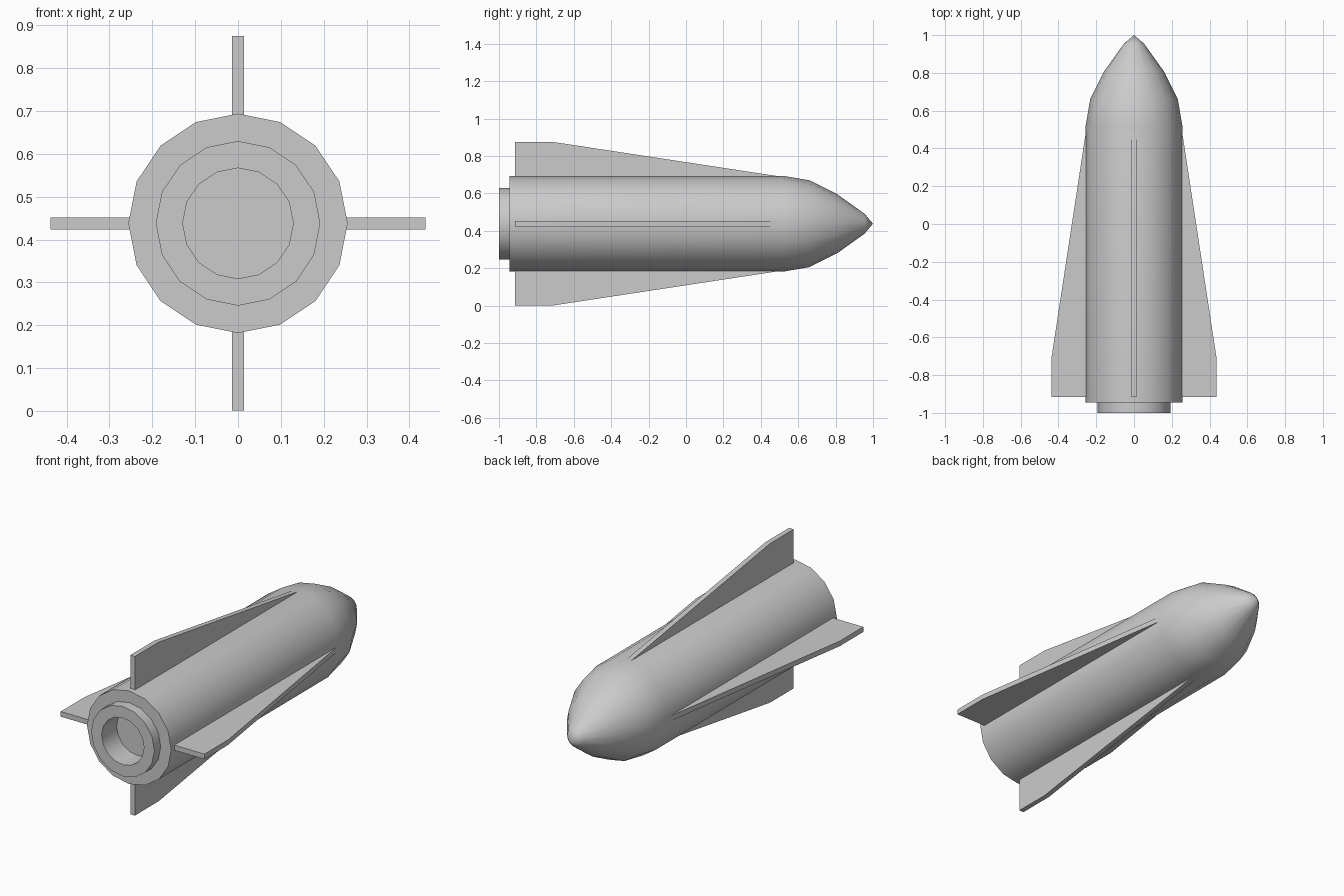
import bpy, bmesh, math
from mathutils import Matrix, Vector

cube = bpy.data.objects.get("Cube")
if cube:
    bpy.data.objects.remove(cube, do_unlink=True)

AXIS_Z = 0.438   # height of the long axis
SIDES = 16

grey = bpy.data.materials.new("plain grey")
grey.use_nodes = True
GREY = (0.6, 0.6, 0.6, 1)
grey.diffuse_color = GREY
grey.node_tree.nodes["Principled BSDF"].inputs["Base Color"].default_value = GREY


def finish(name, bm):
    bmesh.ops.recalc_face_normals(bm, faces=bm.faces)
    mesh = bpy.data.meshes.new(name)
    bm.to_mesh(mesh)
    bm.free()
    mesh.materials.append(grey)
    obj = bpy.data.objects.new(name, mesh)
    obj.location.z = AXIS_Z
    bpy.context.collection.objects.link(obj)
    bpy.ops.object.select_all(action="DESELECT")
    obj.select_set(True)
    bpy.context.view_layer.objects.active = obj
    bpy.ops.object.shade_smooth_by_angle(angle=math.radians(30))
    return obj


def lathe(name, profile):
    """Turn (radius, y) points around the long axis."""
    bm = bmesh.new()
    verts = [bm.verts.new((0, y, r)) for r, y in profile]
    edges = [bm.edges.new(pair) for pair in zip(verts, verts[1:])]
    bmesh.ops.spin(bm, geom=verts + edges, cent=(0, 0, 0), axis=(0, 1, 0),
                   angle=math.tau, steps=SIDES)
    bmesh.ops.remove_doubles(bm, verts=bm.verts, dist=1e-4)
    return finish(name, bm)


def fin(name, angle):
    """Tapered flat plate standing out from the hull."""
    outline = [(0.22, -0.915), (0.437, -0.915), (0.437, -0.71),
               (0.253, 0.5), (0.22, 0.5)]
    half = 0.014
    bm = bmesh.new()
    face = bm.faces.new([bm.verts.new((-half, y, r)) for r, y in outline])
    grown = bmesh.ops.extrude_face_region(bm, geom=[face])["geom"]
    moved = [v for v in grown if isinstance(v, bmesh.types.BMVert)]
    bmesh.ops.translate(bm, verts=moved, vec=Vector((2 * half, 0, 0)))
    bmesh.ops.rotate(bm, verts=bm.verts, cent=(0, 0, 0),
                     matrix=Matrix.Rotation(math.radians(angle), 3, "Y"))
    return finish(name, bm)


# Hull and pointed nose in one smooth skin
lathe("hull", [(0, -0.87), (0.129, -0.87), (0.129, -0.945), (0.256, -0.945),
               (0.256, 0.52), (0.232, 0.66), (0.157, 0.81), (0.053, 0.955),
               (0, 1.0)])

# Exhaust ring at the tail
lathe("exhaust_ring", [(0.129, -0.945), (0.129, -1.0), (0.192, -1.0),
                       (0.192, -0.945)])

# Four fins
for name, angle in (("top_fin", 0), ("left_fin", 90),
                    ("bottom_fin", 180), ("right_fin", 270)):
    fin(name, angle)
